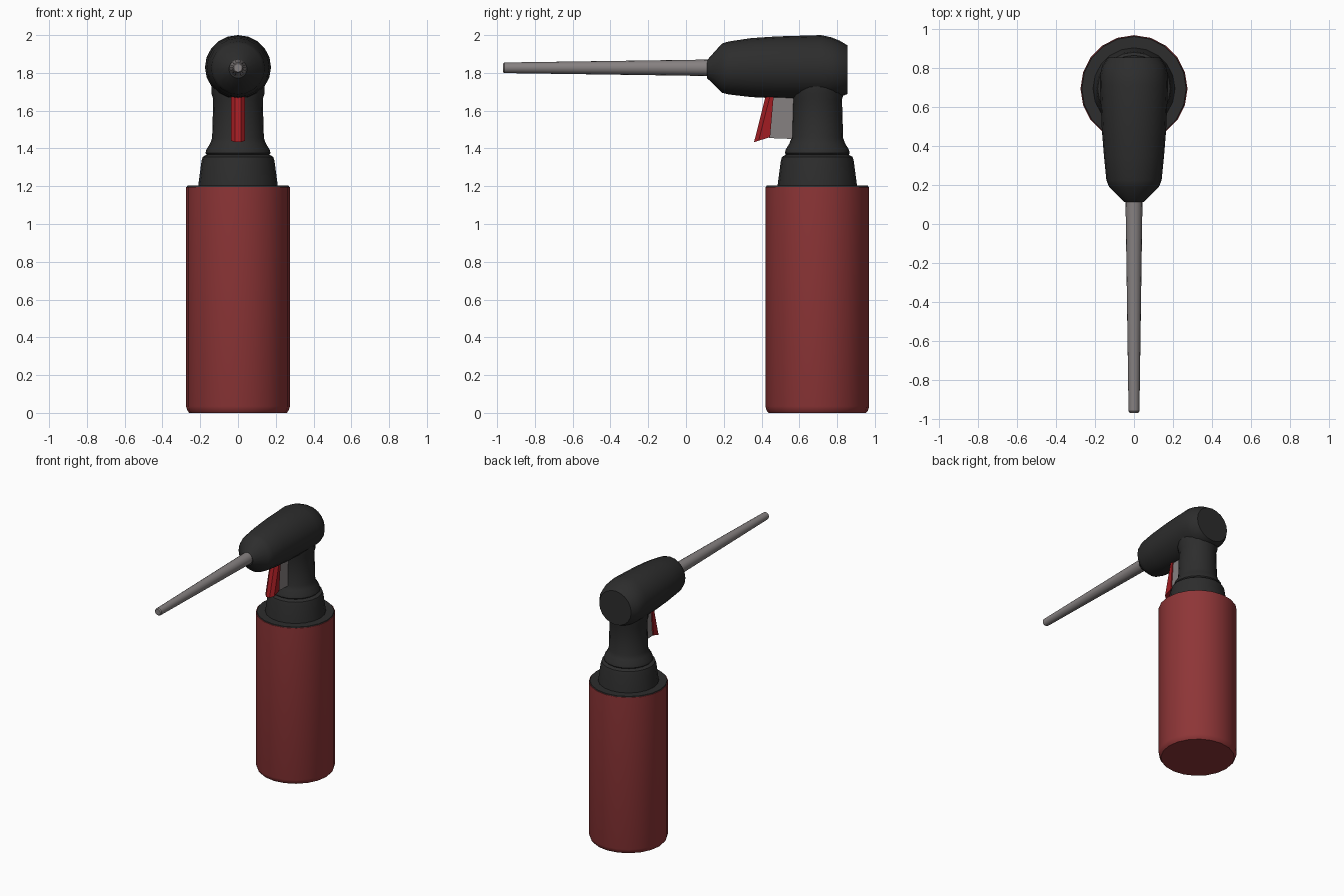
import bpy, bmesh, math
from mathutils import Vector

if "Cube" in bpy.data.objects:
    bpy.data.objects.remove(bpy.data.objects["Cube"])

CY = 0.695      # y of tank axis


def material(name, rgb):
    m = bpy.data.materials.new(name)
    m.diffuse_color = (*rgb, 1)
    m.use_nodes = True
    m.node_tree.nodes["Principled BSDF"].inputs["Base Color"].default_value = m.diffuse_color
    return m


RED = material("tank red", (0.27, 0.036, 0.038))
BLACK = material("black plastic", (0.026, 0.026, 0.026))
TRIGGER = material("trigger red", (0.36, 0.012, 0.016))
GREY = material("grey metal", (0.24, 0.22, 0.22))


def finish(bm, name, mat, angle=35):
    bmesh.ops.recalc_face_normals(bm, faces=bm.faces)
    me = bpy.data.meshes.new(name)
    bm.to_mesh(me)
    bm.free()
    ob = bpy.data.objects.new(name, me)
    bpy.context.collection.objects.link(ob)
    me.materials.append(mat)
    bpy.ops.object.select_all(action='DESELECT')
    ob.select_set(True)
    bpy.context.view_layer.objects.active = ob
    bpy.ops.object.shade_smooth_by_angle(angle=math.radians(angle))
    return ob


def loft(name, mat, sections, place, sides):
    """Bridge elliptical sections (t, offset, ra, rb) and cap both ends."""
    bm = bmesh.new()
    rings = []
    for t, off, ra, rb in sections:
        ring = []
        for i in range(sides):
            a = 2 * math.pi * i / sides
            ring.append(bm.verts.new(place(t, off, ra * math.cos(a), rb * math.sin(a))))
        rings.append(ring)
    for r0, r1 in zip(rings, rings[1:]):
        for i in range(sides):
            j = (i + 1) % sides
            bm.faces.new((r0[i], r0[j], r1[j], r1[i]))
    bm.faces.new(rings[0])
    bm.faces.new(rings[-1])
    return finish(bm, name, mat)


def upright(t, off, a, b):
    return Vector((a, off + b, t))


def lengthwise(t, off, a, b):
    return Vector((a, t, off + b))


def turned(name, mat, profile, sides=20):
    return loft(name, mat, [(z, CY, r, r) for z, r in profile], upright, sides)


# tank
turned("tank", RED, [(0, 0.258), (0.012, 0.268), (0.035, 0.275), (1.197, 0.275)])
# black top plate of the tank
turned("tank_top_plate", BLACK, [(1.195, 0.272), (1.203, 0.268)])
# stepped collar and neck
turned("collar", BLACK, [(1.2, 0.211), (1.335, 0.193), (1.355, 0.187), (1.368, 0.165)])
turned("neck", BLACK, [(1.36, 0.16), (1.375, 0.172), (1.395, 0.167), (1.425, 0.148),
                       (1.455, 0.137), (1.66, 0.131), (1.69, 0.14), (1.75, 0.14)])

# head: sections along y as (y, centre z, half width, half height)
loft("head", BLACK, [
    (0.112, 1.82, 0.048, 0.048),
    (0.190, 1.825, 0.128, 0.130),
    (0.225, 1.826, 0.142, 0.140),
    (0.345, 1.828, 0.154, 0.156),
    (0.480, 1.829, 0.165, 0.164),
    (0.715, 1.830, 0.175, 0.170),
    (0.770, 1.826, 0.173, 0.162),
    (0.815, 1.821, 0.163, 0.149),
    (0.855, 1.817, 0.135, 0.129)], lengthwise, 20)

# nozzle with a small chamfer at the tip
loft("nozzle", GREY, [
    (-0.970, 1.827, 0.022, 0.022),
    (-0.962, 1.827, 0.028, 0.028),
    (0.150, 1.827, 0.044, 0.044)], lengthwise, 16)


def side_plate(name, mat, outline, half):
    """Extrude a (y, z) outline across x."""
    bm = bmesh.new()
    left = [bm.verts.new((-half, y, z)) for y, z in outline]
    right = [bm.verts.new((half, y, z)) for y, z in outline]
    n = len(outline)
    for i in range(n):
        j = (i + 1) % n
        bm.faces.new((left[i], left[j], right[j], right[i]))
    bm.faces.new(left)
    bm.faces.new(right)
    return bm, name, mat


# grey trigger slide
finish(*side_plate("trigger_slide", GREY,
                   [(0.44, 1.69), (0.44, 1.455), (0.57, 1.45), (0.57, 1.69)], 0.028))

# red trigger with bevelled front edges
bm, name, mat = side_plate("trigger", TRIGGER,
                           [(0.425, 1.69), (0.36, 1.433), (0.445, 1.46), (0.465, 1.69)], 0.037)
front = [e for e in bm.edges
         if all(v.co.y < 0.43 for v in e.verts) and abs(e.verts[0].co.x - e.verts[1].co.x) < 1e-4]
bmesh.ops.bevel(bm, geom=front, offset=0.022, segments=1, affect='EDGES')
finish(bm, name, mat, 20)
